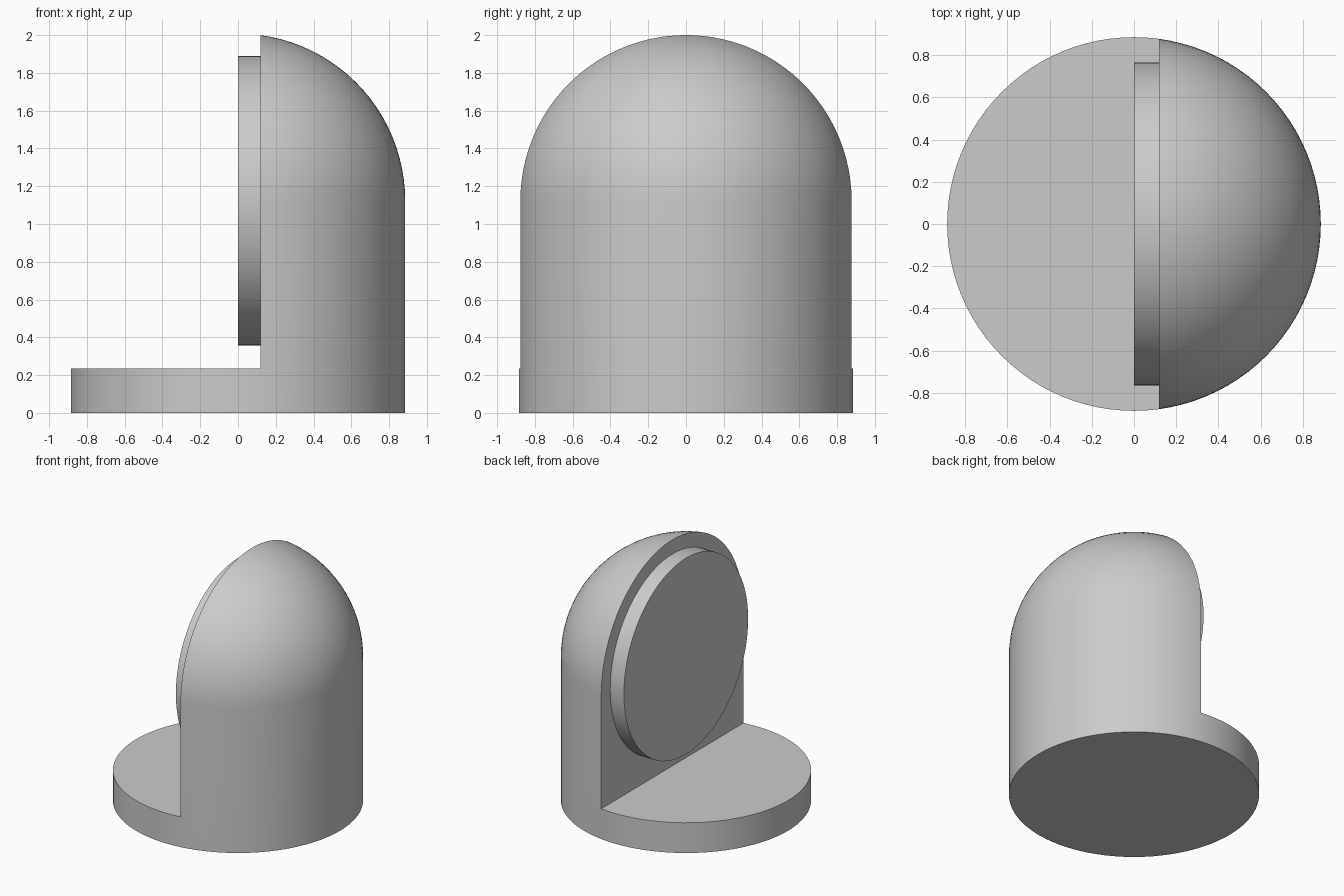
import bpy
import bmesh
import math
from mathutils import Matrix, Vector

RADIUS = 0.885
CUT_X = 0.118        # plane of the flat upright face
BASE_TOP = 0.236
DOME_Z = 1.123       # centre height of the dome and the round plate
SEGMENTS = 96

cube = bpy.data.objects.get("Cube")
if cube:
    bpy.data.objects.remove(cube, do_unlink=True)

grey = bpy.data.materials.new("plain_grey")
grey.use_nodes = True
colour = (0.6, 0.6, 0.6, 1)
grey.diffuse_color = colour
grey.node_tree.nodes["Principled BSDF"].inputs["Base Color"].default_value = colour


def add_object(name, bm):
    bmesh.ops.recalc_face_normals(bm, faces=bm.faces)
    mesh = bpy.data.meshes.new(name)
    bm.to_mesh(mesh)
    bm.free()
    mesh.materials.append(grey)
    obj = bpy.data.objects.new(name, mesh)
    bpy.context.collection.objects.link(obj)
    return obj


def activate(obj):
    bpy.ops.object.select_all(action="DESELECT")
    obj.select_set(True)
    bpy.context.view_layer.objects.active = obj


def smooth(obj):
    activate(obj)
    bpy.ops.object.shade_smooth_by_angle(angle=math.radians(30))


# Domed body: a revolved profile of floor, wall and quarter circle
steps = 24
profile = [Vector((0, 0, 0)), Vector((RADIUS, 0, 0))]
for i in range(steps + 1):
    a = math.pi / 2 * i / steps
    profile.append(Vector((RADIUS * math.cos(a), 0, DOME_Z + RADIUS * math.sin(a))))
bm = bmesh.new()
verts = [bm.verts.new(p) for p in profile]
edges = [bm.edges.new(pair) for pair in zip(verts, verts[1:])]
bmesh.ops.spin(bm, geom=verts + edges, axis=(0, 0, 1), cent=(0, 0, 0),
               angle=math.tau, steps=SEGMENTS)
bmesh.ops.remove_doubles(bm, verts=bm.verts, dist=0.0005)
body = add_object("domed_body", bm)

# Cutter that leaves the round base and the flat upright face
bm = bmesh.new()
bmesh.ops.create_cube(bm, size=4, matrix=Matrix.Translation((CUT_X - 2, 0, BASE_TOP + 2)))
cutter = add_object("body_cutter", bm)
cutter.hide_render = True
activate(body)
cut = body.modifiers.new("cut", "BOOLEAN")
cut.operation = "DIFFERENCE"
cut.solver = "EXACT"
cut.object = cutter
bpy.ops.object.modifier_apply(modifier=cut.name)
bpy.data.objects.remove(cutter, do_unlink=True)
smooth(body)

# Round plate standing on the flat face, open where it meets the body
bm = bmesh.new()
bmesh.ops.create_cone(bm, cap_ends=True, segments=SEGMENTS, radius1=0.766, radius2=0.766,
                      depth=CUT_X, matrix=Matrix.Translation((CUT_X / 2, 0, DOME_Z))
                      @ Matrix.Rotation(math.pi / 2, 4, "Y"))
back = [f for f in bm.faces if f.calc_center_median().x > CUT_X - 0.001]
bmesh.ops.delete(bm, geom=back, context="FACES_ONLY")
plate = add_object("round_plate", bm)
for face in plate.data.polygons:
    if face.normal.x > 0.9:
        plate.data.flip_normals()
        break
smooth(plate)
